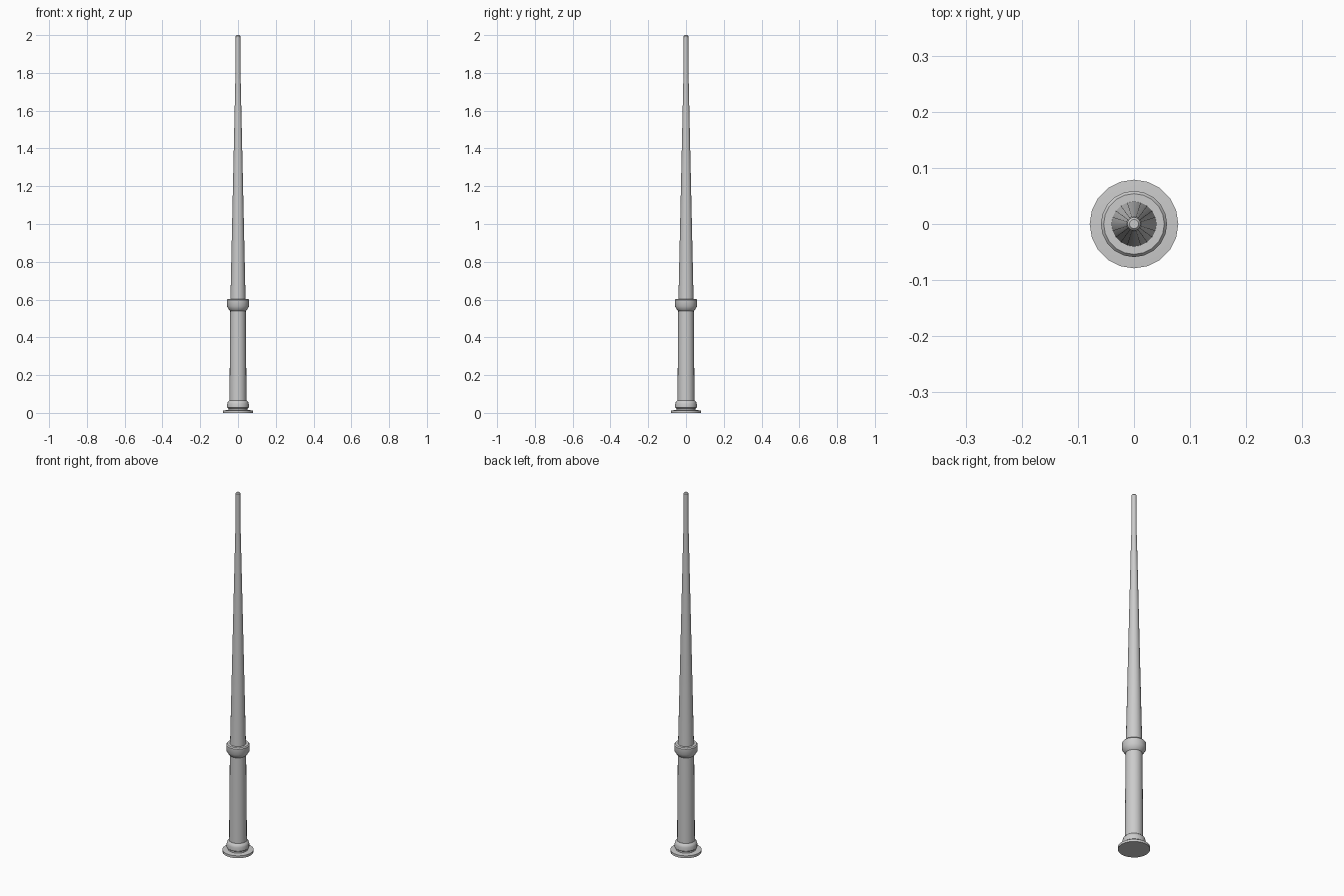
import bpy, bmesh, math

if "Cube" in bpy.data.objects:
    bpy.data.objects.remove(bpy.data.objects["Cube"])

SIDES = 20

def lathe(name, profile, smooth=True):
    """Spin a (radius, z) profile around z and cap both ends."""
    bm = bmesh.new()
    rings = []
    for r, z in profile:
        rings.append([bm.verts.new((r * math.sin(2 * math.pi * i / SIDES),
                                    r * math.cos(2 * math.pi * i / SIDES), z))
                      for i in range(SIDES)])
    for a, b in zip(rings, rings[1:]):
        for i in range(SIDES):
            j = (i + 1) % SIDES
            bm.faces.new((a[i], a[j], b[j], b[i]))
    bm.faces.new(rings[0])
    bm.faces.new(rings[-1])
    bmesh.ops.recalc_face_normals(bm, faces=bm.faces[:])
    mesh = bpy.data.meshes.new(name)
    bm.to_mesh(mesh)
    bm.free()
    ob = bpy.data.objects.new(name, mesh)
    bpy.context.collection.objects.link(ob)
    if smooth:
        bpy.ops.object.select_all(action='DESELECT')
        ob.select_set(True)
        bpy.context.view_layer.objects.active = ob
        bpy.ops.object.shade_smooth_by_angle(angle=math.radians(35))
    return ob

# Flat foot plate with the moulded base ring above it
lathe("base_plate", [(0.079, 0), (0.079, 0.013), (0.055, 0.015)])
lathe("base_ring", [(0.05, 0.014), (0.05, 0.023), (0.057, 0.028),
                    (0.057, 0.048), (0.054, 0.058), (0.046, 0.066)])

# Thick lower shaft
lathe("lower_shaft", [(0.045, 0.05), (0.044, 0.2), (0.041, 0.56)])

# Collar between the two shafts
lathe("collar", [(0.041, 0.54), (0.047, 0.545), (0.059, 0.565),
                 (0.059, 0.597), (0.054, 0.603), (0.039, 0.603)])

# Long tapering upper shaft
lathe("upper_shaft", [(0.041, 0.58), (0.040, 0.604), (0.014, 1.77)])

# Slim tip
lathe("tip", [(0.0135, 1.765), (0.012, 1.995), (0.008, 2.0)])
